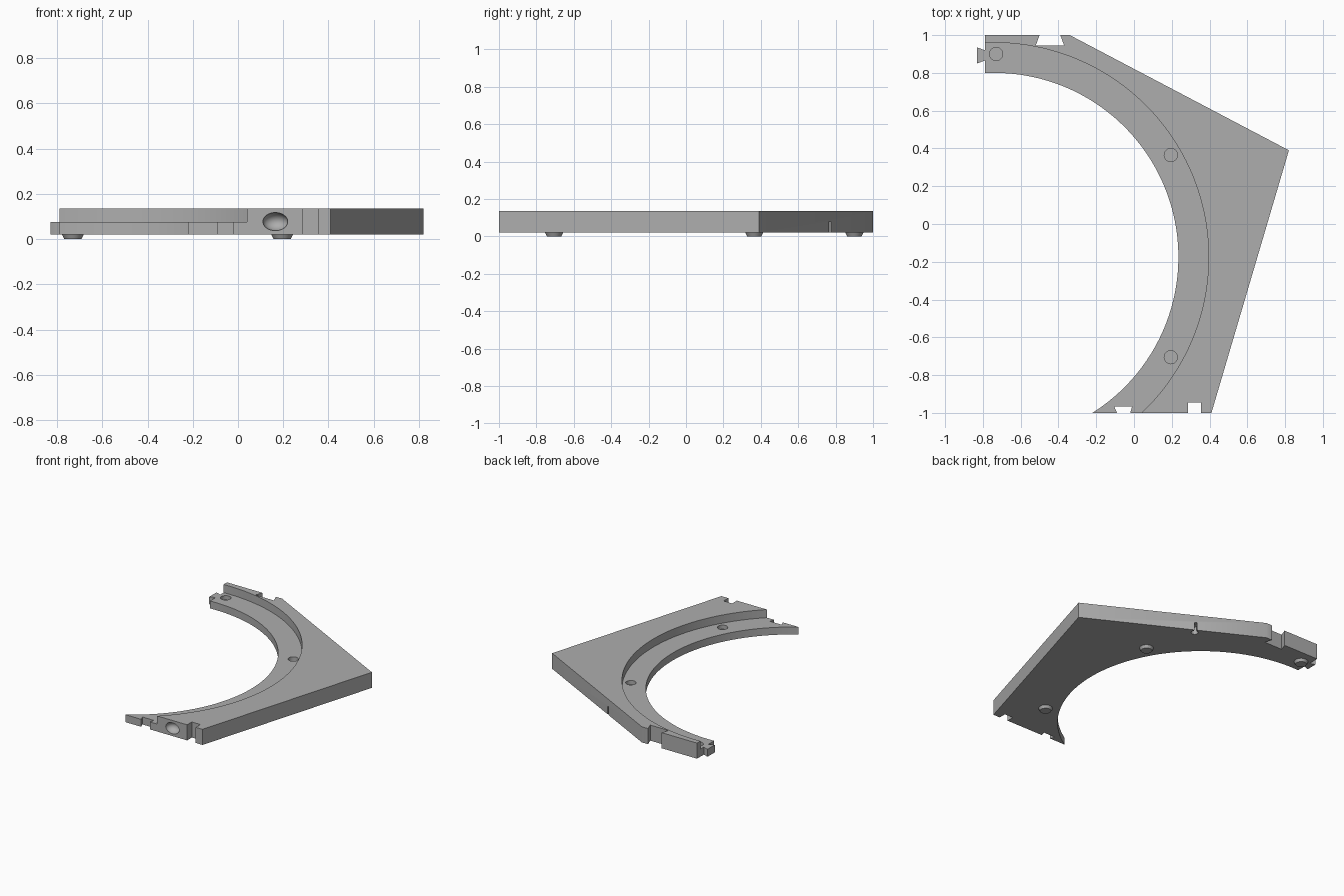
import bpy, bmesh
from math import sin, cos, asin, radians, pi
from mathutils import Matrix, Vector

cube = bpy.data.objects.get("Cube")
if cube:
    bpy.data.objects.remove(cube, do_unlink=True)

BASE, LEDGE, TOP = 0.02, 0.075, 0.135
CENTRE = Vector((-0.74, -0.175))
INNER, OUTER = 0.975, 1.135
PEGS = [(-0.73, 0.90), (0.195, 0.365), (0.195, -0.705)]

grey = bpy.data.materials.new("plain grey")
grey.use_nodes = True
colour = (0.42, 0.42, 0.42, 1)
grey.diffuse_color = colour
bsdf = next(n for n in grey.node_tree.nodes if n.type == 'BSDF_PRINCIPLED')
bsdf.inputs["Base Color"].default_value = colour


def finish(name, bm):
    bmesh.ops.recalc_face_normals(bm, faces=bm.faces)
    mesh = bpy.data.meshes.new(name)
    bm.to_mesh(mesh)
    bm.free()
    mesh.materials.append(grey)
    obj = bpy.data.objects.new(name, mesh)
    bpy.context.collection.objects.link(obj)
    return obj


def prism(name, outline, z0, z1):
    bm = bmesh.new()
    face = bm.faces.new([bm.verts.new((x, y, z0)) for x, y in outline])
    ext = bmesh.ops.extrude_face_region(bm, geom=[face])
    verts = [g for g in ext["geom"] if isinstance(g, bmesh.types.BMVert)]
    bmesh.ops.translate(bm, verts=verts, vec=(0, 0, z1 - z0))
    return finish(name, bm)


def cone(name, x, y, z0, z1, r0, r1, segments=32):
    bm = bmesh.new()
    bmesh.ops.create_cone(bm, cap_ends=True, segments=segments, radius1=r0, radius2=r1,
                          depth=z1 - z0, matrix=Matrix.Translation((x, y, (z0 + z1) / 2)))
    return finish(name, bm)


def ball(name, centre, scale):
    bm = bmesh.new()
    bmesh.ops.create_uvsphere(bm, u_segments=32, v_segments=16, radius=1,
                              matrix=Matrix.Translation(centre) @ Matrix.Diagonal((*scale, 1)))
    return finish(name, bm)


def combine(target, tool, operation):
    tool.hide_render = True
    mod = target.modifiers.new("cut", 'BOOLEAN')
    mod.operation, mod.solver, mod.object = operation, 'EXACT', tool
    bpy.context.view_layer.objects.active = target
    bpy.ops.object.modifier_apply(modifier=mod.name)
    bpy.data.objects.remove(tool, do_unlink=True)


def smooth(obj):
    bpy.ops.object.select_all(action='DESELECT')
    obj.select_set(True)
    bpy.context.view_layer.objects.active = obj
    bpy.ops.object.shade_smooth_by_angle(angle=radians(30))


# Plate outline: curved inner edge, then the straight sides with joint notches
end = asin((-1 - CENTRE.y) / INNER)
start = pi / 2 + 0.05
arc = [CENTRE + INNER * Vector((cos(a), sin(a)))
       for a in (start + (end - start) * i / 96 for i in range(97))]
front_edge = [(-0.09, -1), (-0.105, -0.965), (-0.01, -0.965), (-0.02, -1),
              (0.285, -1), (0.285, -0.945), (0.355, -0.945), (0.355, -1), (0.41, -1)]
back_edge = [(0.82, 0.39), (-0.34, 1), (-0.39, 1), (-0.37, 0.945),
             (-0.52, 0.945), (-0.50, 1), (-0.79, 1)]
plate = prism("curved_plate", [tuple(p) for p in arc] + front_edge + back_edge, BASE, TOP)

# Stepped ledge along the curve
combine(plate, cone("ledge_cutter", *CENTRE, LEDGE, 0.3, OUTER, OUTER, 256), 'DIFFERENCE')

# Peg sockets in the ledge
for x, y in PEGS:
    combine(plate, cone("socket_cutter", x, y, 0.045, 0.1, 0.035, 0.035), 'DIFFERENCE')

# Round dimple in the front end
combine(plate, ball("dimple_cutter", (0.165, -1, 0.077), (0.055, 0.05, 0.04)), 'DIFFERENCE')

# Keyhole in the slanted back side, open underneath
spot = Vector((0.82, 0.39)).lerp(Vector((-0.34, 1)), 0.623)
along = Vector((-1.16, 0.61)).normalized()
inward = Vector((-along.y, along.x))
slot = [spot + along * a + inward * b
        for a, b in ((-0.01, -0.02), (0.01, -0.02), (0.01, 0.04), (-0.01, 0.04))]
combine(plate, prism("slot_cutter", [tuple(p) for p in slot], 0, 0.08), 'DIFFERENCE')
hole = spot + inward * 0.035
combine(plate, cone("keyhole_cutter", *hole, 0.01, 0.07, 0.026, 0.015), 'DIFFERENCE')

# Dovetail tab on the back end
tab = [(-0.77, 0.865), (-0.79, 0.865), (-0.83, 0.85),
       (-0.83, 0.935), (-0.79, 0.92), (-0.77, 0.92)]
combine(plate, prism("dovetail_tab", tab, BASE, LEDGE), 'UNION')
smooth(plate)

# Low round feet
for i, (x, y) in enumerate(PEGS):
    smooth(cone(f"foot_{i + 1}", x, y, 0, BASE + 0.004, 0.038, 0.05))
